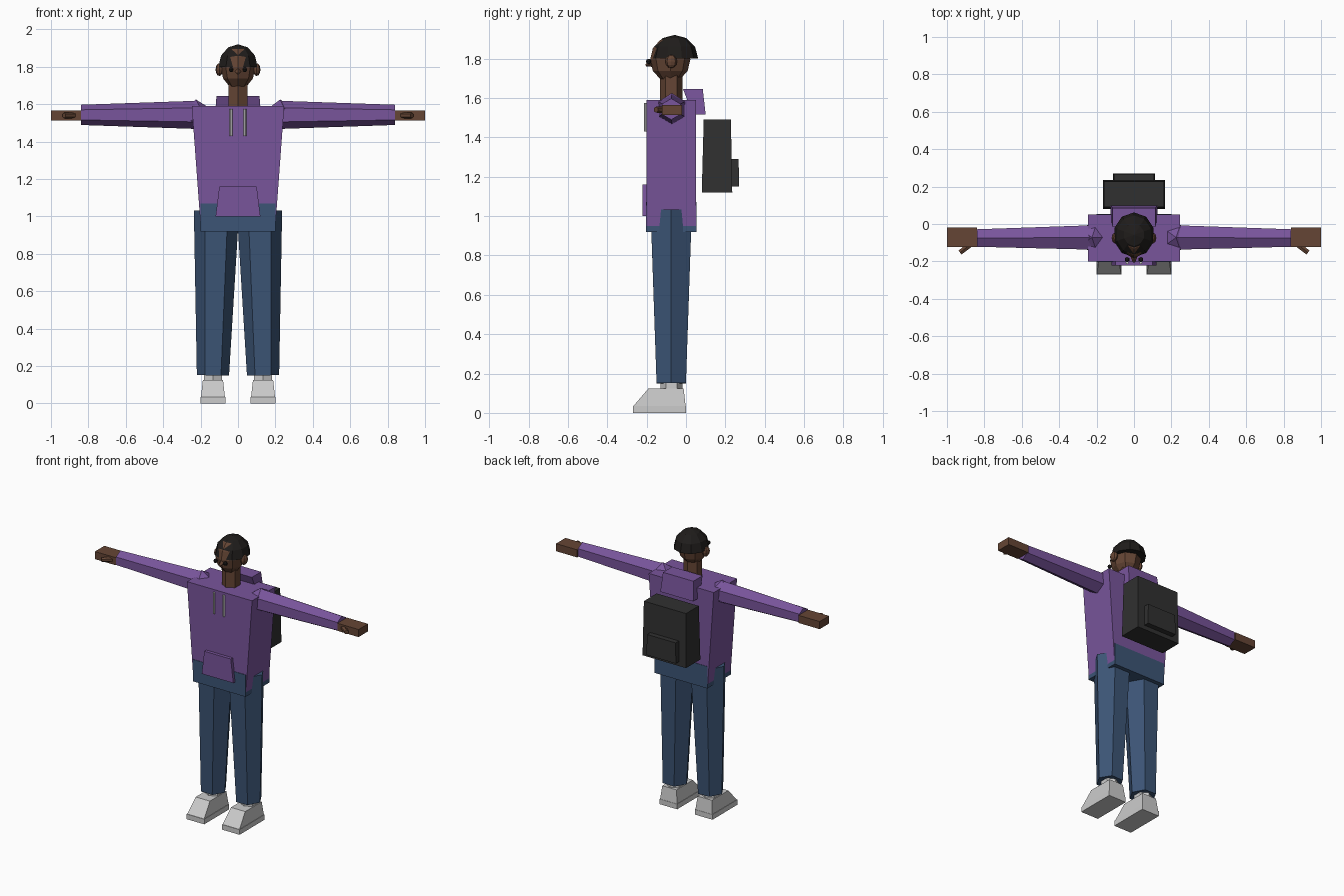
import bpy, bmesh
from math import pi, cos, sin
from mathutils import Vector, Matrix

if "Cube" in bpy.data.objects:
    bpy.data.objects.remove(bpy.data.objects["Cube"])


def mat(name, r, g, b):
    m = bpy.data.materials.new(name)
    m.diffuse_color = (r, g, b, 1)
    m.use_nodes = True
    m.node_tree.nodes["Principled BSDF"].inputs["Base Color"].default_value = m.diffuse_color
    return m


PURPLE = mat("purple", .19, .09, .33)
DENIM = mat("denim", .045, .09, .18)
SKIN = mat("skin", .13, .06, .035)
BLACK = mat("black", .03, .03, .03)
HAIR = mat("hair", .014, .012, .011)


def finish(name, bm, m=None):
    bmesh.ops.recalc_face_normals(bm, faces=bm.faces)
    me = bpy.data.meshes.new(name)
    bm.to_mesh(me)
    bm.free()
    ob = bpy.data.objects.new(name, me)
    bpy.context.collection.objects.link(ob)
    if m:
        me.materials.append(m)
    return ob


def loft(name, rings, m=None):
    """Skin a capped solid through rings of points."""
    bm = bmesh.new()
    vs = [[bm.verts.new(p) for p in r] for r in rings]
    n = len(vs[0])
    for a, b in zip(vs, vs[1:]):
        for i in range(n):
            bm.faces.new((a[i], a[(i + 1) % n], b[(i + 1) % n], b[i]))
    bm.faces.new(vs[0])
    bm.faces.new(vs[-1])
    return finish(name, bm, m)


def rect(cx, hx, y0, y1, z):
    return [(cx - hx, y0, z), (cx + hx, y0, z), (cx + hx, y1, z), (cx - hx, y1, z)]


def tube(name, p0, p1, r0, r1, turn, m=None, n=6):
    """Tapered prism between two points; 'turn' is a vector a corner points to."""
    p0, p1 = Vector(p0), Vector(p1)
    d = (p1 - p0).normalized()
    u = Vector(turn)
    u = (u - d * u.dot(d)).normalized()
    v = d.cross(u)
    ang = [2 * pi * i / n for i in range(n)]
    return loft(name, [[p + (u * cos(a) + v * sin(a)) * r for a in ang]
                       for p, r in ((p0, r0), (p1, r1))], m)


def ball(name, c, s, m, seg=8, rings=6, half=False):
    bm = bmesh.new()
    bmesh.ops.create_uvsphere(bm, u_segments=seg, v_segments=rings, radius=1)
    if half:
        bmesh.ops.bisect_plane(bm, geom=bm.verts[:] + bm.edges[:] + bm.faces[:],
                               plane_co=(0, 0, 0), plane_no=(0, 0, -1), clear_outer=True)
        bmesh.ops.holes_fill(bm, edges=[e for e in bm.edges if e.is_boundary])
    bmesh.ops.transform(bm, matrix=Matrix.Translation(c) @ Matrix.Diagonal((*s, 1)), verts=bm.verts)
    return finish(name, bm, m)


# Hoodie body, hood, front pocket and trouser hips
loft("hoodie_body", [rect(0, .2, -.2, .05, .95), rect(0, .247, -.2, .052, 1.59)], PURPLE)
loft("hood", [rect(0, .125, .035, .1, 1.515), rect(0, .115, -.015, .085, 1.645)], PURPLE)
loft("hoodie_pocket", [rect(0, .12, -.222, -.198, 1.0), rect(0, .1, -.222, -.198, 1.16)], PURPLE)
loft("hips", [rect(0, .2, -.203, .053, .92), rect(0, .2, -.203, .053, 1.07)], DENIM)

# Backpack with pocket
loft("backpack", [rect(0, .165, .08, .235, 1.12), rect(0, .16, .09, .228, 1.49)], BLACK)
loft("backpack_pocket", [rect(0, .112, .22, .27, 1.15), rect(0, .108, .22, .267, 1.29)], BLACK)

# Neck, head, hair and nose
tube("neck", (0, -.075, 1.57), (0, -.075, 1.74), .058, .058, (0, 1, 0), SKIN)
ball("head", (0, -.08, 1.795), (.092, .102, .115), SKIN)
ball("hair", (0, -.058, 1.80), (.11, .12, .12), HAIR, 10, 6, True)
tube("nose", (0, -.175, 1.775), (0, -.205, 1.765), .018, .006, (0, 0, 1), SKIN, 4)

for s, side in ((-1, "right"), (1, "left")):
    # Face details and drawstrings
    ball(side + "_ear", (s * .1, -.075, 1.785), (.02, .03, .034), SKIN)
    ball(side + "_eye", (s * .037, -.19, 1.785), (.014, .014, .014), HAIR, 6, 4)
    tube(side + "_drawstring", (s * .037, -.207, 1.43), (s * .037, -.207, 1.575),
         .008, .008, (1, 0, 0))

    # Shoulder, sleeve, hand and thumb
    bm = bmesh.new()
    bmesh.ops.create_icosphere(bm, subdivisions=1, radius=.08,
                               matrix=Matrix.Translation((s * .225, -.072, 1.545)))
    finish(side + "_shoulder", bm, PURPLE)
    tube(side + "_sleeve", (s * .23, -.072, 1.543), (s * .84, -.075, 1.543),
         .075, .054, (0, 0, 1), PURPLE)
    hand = loft(side + "_hand", [rect(s * .92, .08, -.122, -.02, 1.513),
                                 rect(s * .92, .08, -.122, -.02, 1.565)], SKIN)
    tube(side + "_thumb", (s * .865, -.1, 1.54), (s * .93, -.153, 1.54),
         .018, .015, (0, 0, 1), SKIN)

    # Trouser leg, ankle and shoe
    tube(side + "_leg", (s * .134, -.075, .15), (s * .115, -.075, 1.03),
         .086, .121, (1, 0, 0), DENIM)
    tube(side + "_ankle", (s * .134, -.073, .1), (s * .134, -.073, .17),
         .056, .056, (0, 1, 0))
    loft(side + "_shoe_sole", [rect(s * .134, .067, -.27, 0, 0),
                               rect(s * .134, .067, -.27, 0, .035)])
    loft(side + "_shoe_upper", [rect(s * .134, .064, -.267, -.002, .035),
                                rect(s * .134, .054, -.19, -.012, .125)])
